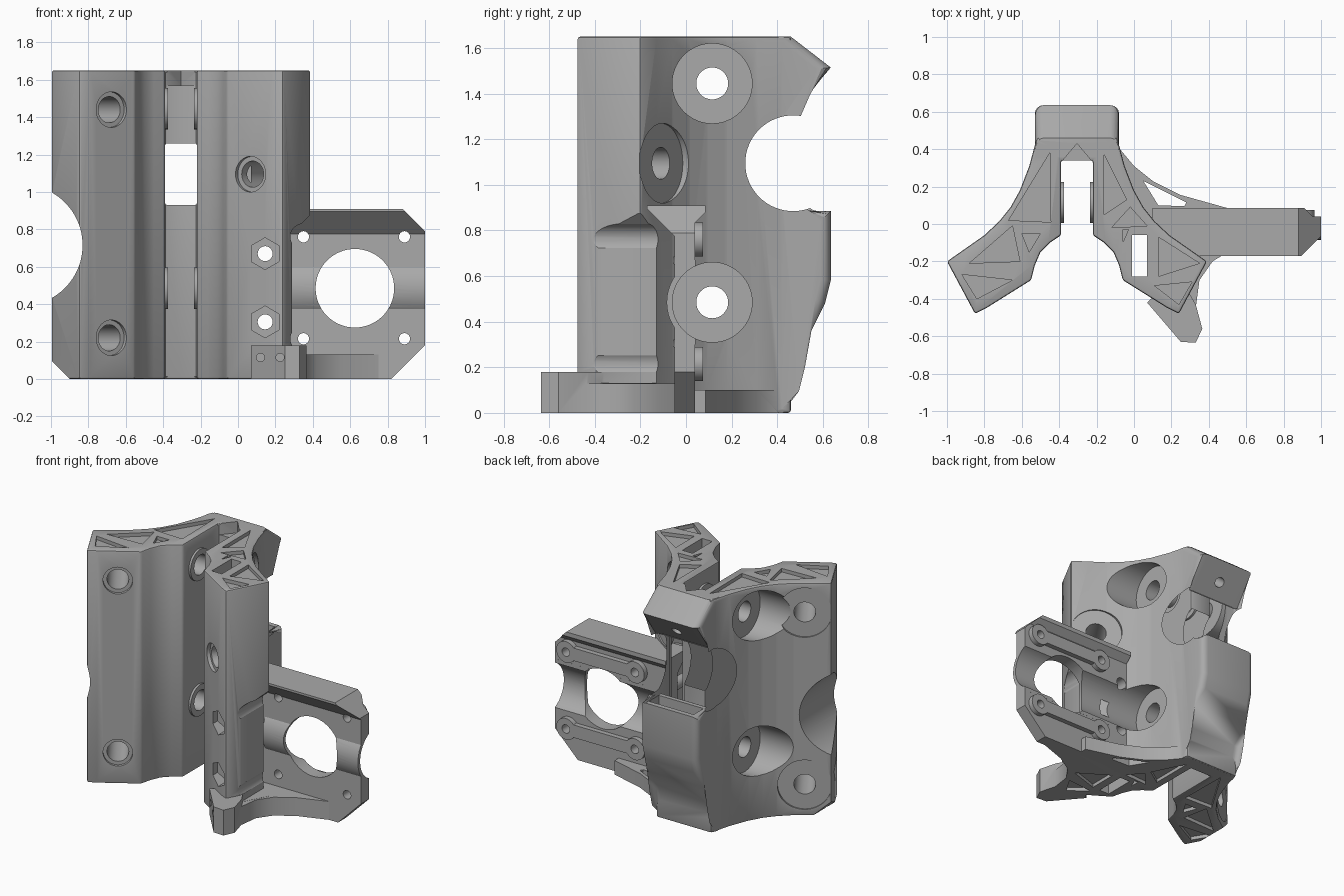
import bpy, bmesh, math
from mathutils import Vector

if "Cube" in bpy.data.objects:
    bpy.data.objects.remove(bpy.data.objects["Cube"])

grey = bpy.data.materials.new("plain_grey")
grey.use_nodes = True
grey.diffuse_color = (0.4, 0.4, 0.4, 1)
grey.node_tree.nodes["Principled BSDF"].inputs["Base Color"].default_value = (0.4, 0.4, 0.4, 1)

MID = -0.305  # mirror plane of the two wings


def flip(pts):
    return [(2 * MID - x, y) for x, y in pts]


def add_object(name, bm):
    bmesh.ops.recalc_face_normals(bm, faces=bm.faces)
    mesh = bpy.data.meshes.new(name)
    bm.to_mesh(mesh)
    bm.free()
    mesh.materials.append(grey)
    obj = bpy.data.objects.new(name, mesh)
    bpy.context.scene.collection.objects.link(obj)
    return obj


def prism(name, pts, axis, a, b, round_x=0):
    """Extrude a 2D outline along an axis from a to b."""
    place = {"x": lambda u, v, w: (w, u, v),
             "y": lambda u, v, w: (u, w, v),
             "z": lambda u, v, w: (u, v, w)}[axis]
    bm = bmesh.new()
    low = [bm.verts.new(place(u, v, a)) for u, v in pts]
    high = [bm.verts.new(place(u, v, b)) for u, v in pts]
    bm.faces.new(low)
    bm.faces.new(high)
    for i in range(len(pts)):
        j = (i + 1) % len(pts)
        bm.faces.new((low[i], low[j], high[j], high[i]))
    if round_x:  # round the rear edges of both end caps
        edges = [e for e in bm.edges if e.verts[0].co.x == e.verts[1].co.x
                 and min(v.co.y for v in e.verts) > 0.44]
        bmesh.ops.bevel(bm, geom=edges, offset=round_x, segments=4,
                        profile=0.5, affect="EDGES")
    return add_object(name, bm)


def box(name, x0, x1, y0, y1, z0, z1):
    return prism(name, [(x0, y0), (x1, y0), (x1, y1), (x0, y1)], "z", z0, z1)


def rod(name, origin, direction, r, t0, t1, sides=48):
    """Cylinder around the line origin + t * direction."""
    d = Vector(direction).normalized()
    bm = bmesh.new()
    bmesh.ops.create_cone(bm, cap_ends=True, segments=sides, radius1=r, radius2=r, depth=t1 - t0)
    bm.transform(d.to_track_quat("Z", "Y").to_matrix().to_4x4())
    bmesh.ops.translate(bm, verts=bm.verts, vec=Vector(origin) + d * (t0 + t1) / 2)
    return add_object(name, bm)


def combine(target, tools, operation):
    for tool in tools:
        mod = target.modifiers.new(tool.name, "BOOLEAN")
        mod.operation = operation
        mod.solver = "EXACT"
        mod.object = tool


def bake(target):
    bpy.context.view_layer.update()
    deps = bpy.context.evaluated_depsgraph_get()
    mesh = bpy.data.meshes.new_from_object(target.evaluated_get(deps))
    target.modifiers.clear()
    target.data = mesh
    mesh.materials.clear()
    mesh.materials.append(grey)
    mesh.polygons.foreach_set("material_index", [0] * len(mesh.polygons))


# Winged body: half outline mirrored into a full plan
half = [(MID, 0.34), (-0.39, 0.34), (-0.39, -0.06), (-0.45, -0.1), (-0.5, -0.15), (-0.53, -0.22),
        (-0.55, -0.3), (-0.79, -0.45), (-0.85, -0.48), (-1.0, -0.2), (-0.9, -0.13), (-0.8, -0.06),
        (-0.72, 0.015), (-0.66, 0.09), (-0.61, 0.18), (-0.56, 0.31), (-0.52, 0.46)]
body = prism("winged_body", half + flip(half)[:0:-1], "z", 0, 1.65)
bevel = body.modifiers.new("soft_edges", "BEVEL")
bevel.width, bevel.segments = 0.012, 2
bevel.limit_method, bevel.angle_limit = "ANGLE", math.radians(40)

# Motor recess in the left wing, with bolt head clearances
recess = prism("motor_recess", [(0.29, 0.131), (0.29, 0.78), (0.42, 0.91), (0.7, 0.91), (0.7, 0.131)],
               "y", -0.7, 0)
heads = [rod("head_clearance", (0.35, 0, z), (0, 1, 0), 0.07, -0.7, -0.03) for z in (0.76, 0.215)]
combine(body, [recess] + heads, "DIFFERENCE")

# Rear spine, feet and webs
spine = prism("rear_spine", [(0.36, 0), (0.45, 0), (0.45, 0.1), (0.48, 0.22), (0.55, 0.36), (0.61, 0.48),
                             (0.635, 0.58), (0.635, 0.885), (0.45, 0.885), (0.45, 1.3),
                             (0.635, 1.515), (0.46, 1.65), (0.36, 1.65)], "x", -0.53, -0.08, 0.045)
floor = prism("front_floor", [(0.15, -0.4), (0.33, -0.45), (0.35, -0.3), (0.42, -0.2), (0.55, -0.12),
                              (0.75, -0.05), (0.75, 0), (0.15, 0)], "z", 0, 0.13)
foot = prism("front_foot", [(0.07, -0.42), (0.25, -0.63), (0.33, -0.635), (0.365, -0.56),
                            (0.33, -0.43), (0.29, -0.36), (0.15, -0.34)], "z", 0, 0.18)
web = prism("rear_web", [(-0.1, 0.43), (0, 0.31), (0.1, 0.23), (0.25, 0.155), (0.5, 0.085),
                         (0.5, 0), (0.1, 0), (-0.2, 0.2)], "z", 0, 0.1)
bosses = [rod("channel_boss", (x, 0.115, z), (1, 0, 0), 0.11, -0.015, 0.015)
          for x in (-0.39, -0.22) for z in (1.445, 0.485)]
combine(body, [spine, floor, foot, web] + bosses, "UNION")

# Motor mount: plate, sloped flange, bore fairing and strap bars
mount = prism("motor_mount", [(0.1, 0), (0.82, 0), (1, 0.18), (1, 0.79), (0.88, 0.91), (0.1, 0.91)],
              "y", -0.05, 0.04)
flange = prism("mount_flange", [(-0.045, 0.77), (-0.17, 0.895), (-0.17, 0.91), (0.085, 0.91),
                                (0.085, 0.88), (0.035, 0.83)], "x", 0.1, 1)
fairing = rod("bore_fairing", (0, 0.115, 0.485), (1, 0, 0), 0.2, 0.25, 1)
bars = []
for z in (0.76, 0.215):
    bars.append(box("strap_bar", 0.35, 0.89, 0.03, 0.075, z - 0.045, z + 0.045))
    bars += [rod("strap_end", (x, 0, z), (0, 1, 0), 0.075, 0.03, 0.075) for x in (0.35, 0.89)]
trim = box("fairing_trim", 0.2, 1.1, 0.041, 0.4, 0.1, 0.9)
combine(mount, [fairing], "UNION")
combine(mount, [trim], "DIFFERENCE")
combine(mount, [flange] + bars, "UNION")
corner = prism("flange_corner", [(0.86, 0.93), (1.05, 0.74), (1.05, 0.95)], "y", -0.3, 0.3)
motor_hole = rod("motor_hole", (0.625, 0, 0.485), (0, 1, 0), 0.21, -0.3, 0.3, 64)
bolts = [rod("bolt_hole", (x, 0, z), (0, 1, 0), 0.03, -0.2, 0.2, 24)
         for x in (0.35, 0.89) for z in (0.215, 0.76)]
combine(mount, [corner, motor_hole] + bolts, "DIFFERENCE")

# Cross bores with flat seats on both wings
shared = []
for z in (1.445, 0.485):
    shared.append(rod("cross_bore", (0, 0.115, z), (1, 0, 0), 0.07, -1.2, 1.2))
    shared.append(rod("left_seat", (0, 0.115, z), (1, 0, 0), 0.175, -0.07, 1.2, 64))
    shared.append(rod("right_seat", (0, 0.115, z), (1, 0, 0), 0.175, -1.2, -0.54, 64))

# Hexagon nut pockets
for z in (0.67, 0.305):
    shared.append(rod("nut_bore", (0.145, 0, z), (0, 1, 0), 0.04, -0.8, 0.5, 24))
    shared.append(rod("nut_pocket", (0.145, 0, z), (0, 1, 0), 0.085, -0.8, -0.33, 6))

# Angled bores: rim, hole and rear seat
cuts = []
for x, z, side in ((0.07, 1.095, 1), (-0.68, 1.44, -1), (-0.68, 0.22, -1)):
    p, d = (x, -0.375, z), (0.55 * side, 0.835, 0)
    cuts += [rod("angled_rim", p, d, 0.095, -0.2, 0.015), rod("angled_bore", p, d, 0.07, -0.2, 0.9),
             rod("angled_seat", p, d, 0.175, 0.317, 0.7, 64)]

# Spine notch, spine pocket, edge notch, corner cut, top notch and vertical slot
cuts += [rod("spine_notch", (0, 0.47, 1.095), (1, 0, 0), 0.21, -1.2, 0.6, 64),
         box("spine_pocket", -0.48, -0.13, 0.49, 0.6, 0.74, 1.0),
         rod("spine_screw", (MID, 0.54, 1.405), (0, 0.76, -0.65), 0.035, -0.15, 0.2, 24),
         rod("edge_notch", (-1.155, 0, 0.715), (0, 1, 0), 0.324, -0.8, 0.5, 96),
         prism("corner_cut", [(-1.1, 0.2), (-0.8, -0.1), (-1.2, -0.2)], "y", -0.8, 0.5),
         prism("top_notch", [(-0.389, 0.33), (MID, 0.43), (-0.221, 0.33)], "z", 1.57, 1.8),
         box("vertical_slot", -0.01, 0.07, -0.28, -0.06, -0.1, 1.8),
         prism("web_slot", [(0.05, 0.23), (0.28, 0.115), (0.27, 0.095), (0.13, 0.1)], "z", -0.1, 0.2)]
cuts += [rod("foot_hole", (x, 0, 0.115), (0, 1, 0), 0.022, -0.8, -0.38, 16) for x in (0.12, 0.225)]

# Truss pockets on both end faces
trusses = [[(-0.45, 0.38), (-0.445, 0.01), (-0.67, 0.02)], [(-0.6, -0.05), (-0.5, -0.05), (-0.56, -0.15)],
           [(-0.65, -0.01), (-0.61, -0.2), (-0.88, -0.21)], [(-0.92, -0.27), (-0.65, -0.3), (-0.84, -0.4)],
           [(-0.16, 0.37), (-0.16, 0.05), (-0.04, 0.13)], [(-0.02, 0.09), (0.07, -0.01), (-0.12, -0.02)],
           [(-0.06, -0.03), (-0.03, -0.03), (-0.06, -0.1)], [(0.13, -0.07), (0.35, -0.21), (0.13, -0.28)],
           [(0.11, -0.33), (0.31, -0.31), (0.24, -0.43)]]
for tri in trusses:
    cuts.append(prism("top_truss", tri, "z", 1.625, 1.75))
    shared.append(prism("base_truss", tri, "z", -0.1, 0.025))

combine(body, cuts + shared, "DIFFERENCE")
combine(mount, shared, "DIFFERENCE")
bake(body)
bake(mount)

# Remove the helper solids and shade
for obj in [recess, spine, floor, foot, web, flange, fairing, trim, corner, motor_hole,
            *heads, *bosses, *bars, *bolts, *cuts, *shared]:
    bpy.data.objects.remove(obj)
for obj in bpy.context.selected_objects:
    obj.select_set(False)
for obj in (body, mount):
    obj.select_set(True)
bpy.context.view_layer.objects.active = body
bpy.ops.object.shade_smooth_by_angle(angle=math.radians(30))
